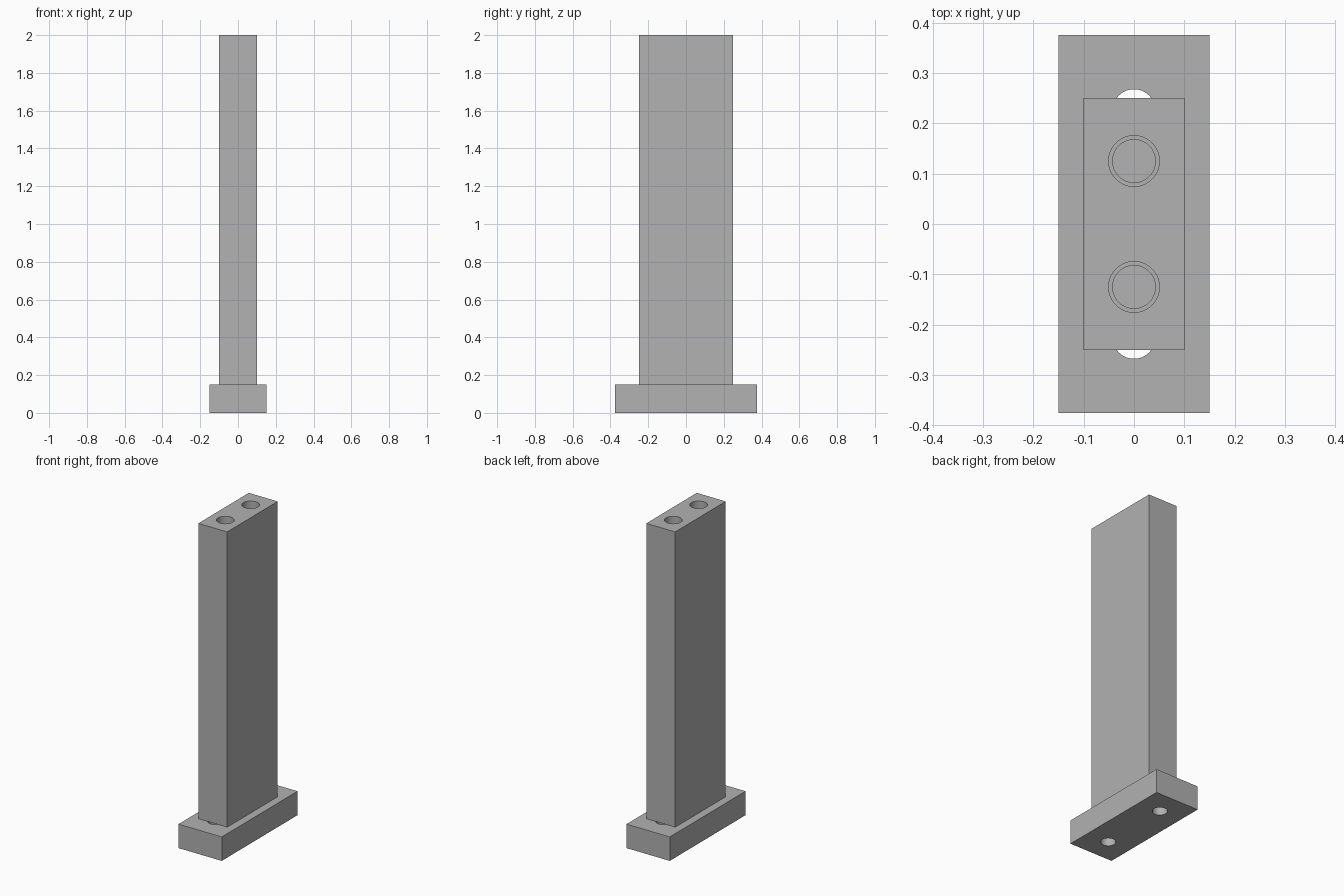
import bpy
import math

if "Cube" in bpy.data.objects:
    bpy.data.objects.remove(bpy.data.objects["Cube"])

steel = bpy.data.materials.new("grey_steel")
steel.diffuse_color = (0.445, 0.445, 0.445, 1)
steel.use_nodes = True
steel.node_tree.nodes["Principled BSDF"].inputs["Base Color"].default_value = steel.diffuse_color


def block(name, size, z0):
    """Box centred in plan, standing on z0."""
    bpy.ops.mesh.primitive_cube_add(size=1, location=(0, 0, z0 + size[2] / 2))
    ob = bpy.context.object
    ob.name = name
    ob.scale = size
    bpy.ops.object.transform_apply(location=True, scale=True)
    ob.data.materials.append(steel)
    return ob


def drill(target, y, radius, z0, z1):
    """Cut a vertical round hole between two heights, then drop the cutter."""
    bpy.ops.mesh.primitive_cylinder_add(vertices=48, radius=radius, depth=z1 - z0,
                                        location=(0, y, (z0 + z1) / 2))
    cutter = bpy.context.object
    cutter.name = "hole_cutter"
    cutter.hide_render = True
    mod = target.modifiers.new("hole", "BOOLEAN")
    mod.operation = "DIFFERENCE"
    mod.solver = "EXACT"
    mod.object = cutter
    bpy.context.view_layer.objects.active = target
    bpy.ops.object.modifier_apply(modifier=mod.name)
    bpy.data.objects.remove(cutter, do_unlink=True)


# Foot plate and upright bar
base = block("base_plate", (0.30, 0.75, 0.15), 0)
post = block("upright_post", (0.20, 0.50, 1.85), 0.15)

for side in (-1, 1):
    # Through holes in the plate
    drill(base, side * 0.225, 0.0425, -0.05, 0.20)
    # Stepped blind holes in the top of the post
    drill(post, side * 0.125, 0.0505, 1.70, 2.05)
    drill(post, side * 0.125, 0.0425, 1.60, 1.80)

# Round hole walls, crisp edges
for ob in (base, post):
    bpy.ops.object.select_all(action="DESELECT")
    ob.select_set(True)
    bpy.context.view_layer.objects.active = ob
    bpy.ops.object.shade_smooth_by_angle(angle=math.radians(30))
